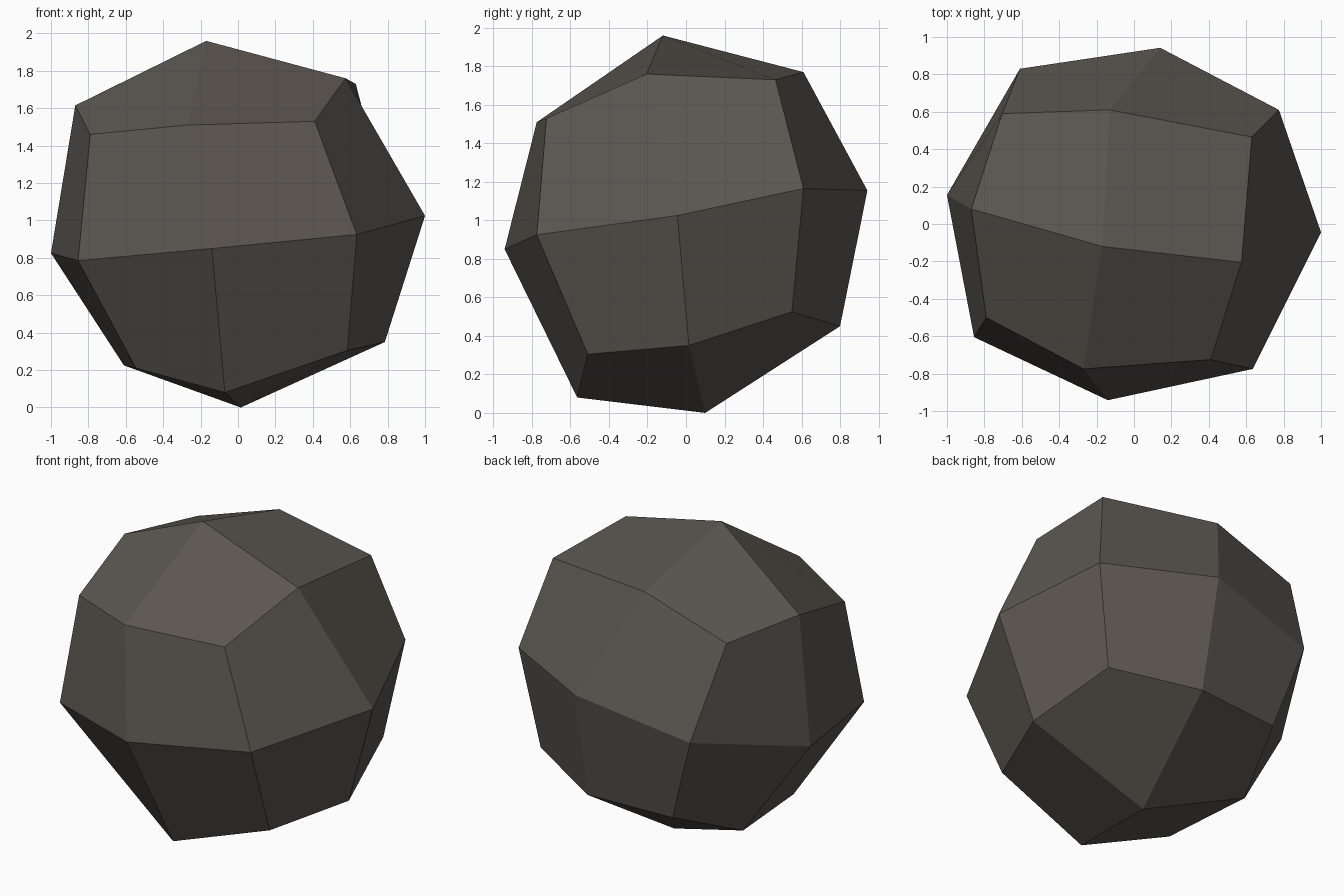
import bpy, bmesh

if "Cube" in bpy.data.objects:
    bpy.data.objects.remove(bpy.data.objects["Cube"])

# Weathered stone: a cube split once per edge, its 26 points pushed to a rough ball.
# Each ring runs front-left, front, front-right, right, back-right, back, back-left, left.
DIRS = [(-1, -1), (0, -1), (1, -1), (1, 0), (1, 1), (0, 1), (-1, 1), (-1, 0)]
RINGS = {
    1: [(-.79, -.50, 1.46), (-.27, -.775, 1.51), (.41, -.725, 1.53), (.575, -.205, 1.76),
        (.63, .465, 1.73), (-.13, .61, 1.77), (-.705, .59, 1.58), (-.87, .08, 1.615)],
    0: [(-.855, -.605, .785), (-.14, -.942, .85), (.635, -.775, .925), (1.0, -.045, 1.025),
        (.775, .61, 1.165), (.14, .942, 1.155), (-.61, .83, 1.0), (-1.0, .155, .825)],
    -1: [(-.545, -.325, .21), (-.07, -.565, .08), (.585, -.51, .305), (.785, .015, .35),
         (.658, .55, .525), (.146, .80, .45), (-.433, .756, .44), (-.61, .286, .225)],
}
target = {(0, 0, 1): (-.17, -.12, 1.96), (0, 0, -1): (.015, .10, 0)}
for level, ring in RINGS.items():
    for (dx, dy), point in zip(DIRS, ring):
        target[(dx, dy, level)] = point

# Subdivided cube, each point moved to its place in the rings
bm = bmesh.new()
bmesh.ops.create_cube(bm, size=2)
bmesh.ops.subdivide_edges(bm, edges=bm.edges[:], cuts=1, use_grid_fill=True)
for v in bm.verts:
    v.co = target[tuple(round(c) for c in v.co)]
bmesh.ops.recalc_face_normals(bm, faces=bm.faces[:])

mesh = bpy.data.meshes.new("stone")
bm.to_mesh(mesh)
bm.free()
stone = bpy.data.objects.new("stone", mesh)
bpy.context.collection.objects.link(stone)

# Dark warm grey
mat = bpy.data.materials.new("dark_stone_grey")
mat.diffuse_color = (.105, .093, .08, 1)
mat.use_nodes = True
mat.node_tree.nodes["Principled BSDF"].inputs["Base Color"].default_value = mat.diffuse_color
mesh.materials.append(mat)
